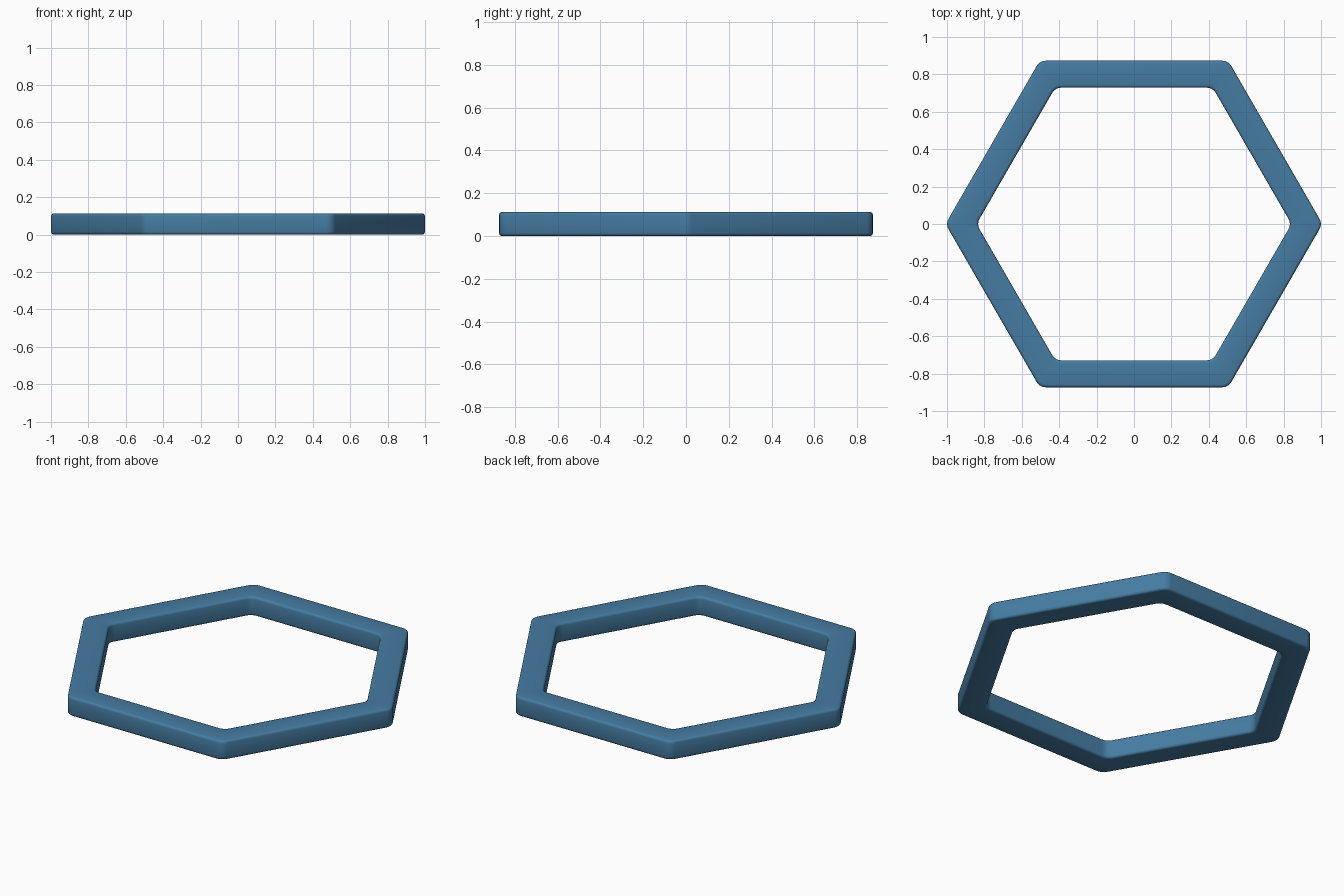
import bpy, bmesh
from math import cos, sin, pi, radians

if "Cube" in bpy.data.objects:
    bpy.data.objects.remove(bpy.data.objects["Cube"])

OUTER, INNER, HEIGHT = 0.873, 0.729, 0.113   # apothems and thickness
FILLET, EDGE = 0.055, 0.014                  # plan corner and profile edge radii
ARC = 5

# Rounded rectangular profile as (apothem, z)
profile = []
corners = [(OUTER - EDGE, HEIGHT - EDGE, 0), (INNER + EDGE, HEIGHT - EDGE, 90),
           (INNER + EDGE, EDGE, 180), (OUTER - EDGE, EDGE, 270)]
for a, z, start in corners:
    for k in range(4):
        t = radians(start + 30 * k)
        profile.append((a + EDGE * cos(t), z + EDGE * sin(t)))

# Sweep the profile around a hexagon with rounded corners
bm = bmesh.new()
rings = []
for side in range(6):
    mid = side * pi / 3
    for k in range(ARC):
        t = mid + radians(-30 + 60 * k / (ARC - 1))
        ring = []
        for a, z in profile:
            d = (a - FILLET) / cos(pi / 6)
            ring.append(bm.verts.new((d * cos(mid) + FILLET * cos(t),
                                      d * sin(mid) + FILLET * sin(t), z)))
        rings.append(ring)

n = len(profile)
for i, ring in enumerate(rings):
    nxt = rings[(i + 1) % len(rings)]
    for j in range(n):
        k = (j + 1) % n
        bm.faces.new((ring[j], nxt[j], nxt[k], ring[k]))
bmesh.ops.recalc_face_normals(bm, faces=bm.faces)
for f in bm.faces:
    f.smooth = True

mesh = bpy.data.meshes.new("hexagonal_ring")
bm.to_mesh(mesh)
bm.free()
ring_obj = bpy.data.objects.new("hexagonal_ring", mesh)
bpy.context.collection.objects.link(ring_obj)

# Blue finish
mat = bpy.data.materials.new("blue")
mat.diffuse_color = (0.06, 0.20, 0.36, 1)
mat.use_nodes = True
mat.node_tree.nodes["Principled BSDF"].inputs["Base Color"].default_value = mat.diffuse_color
mesh.materials.append(mat)
